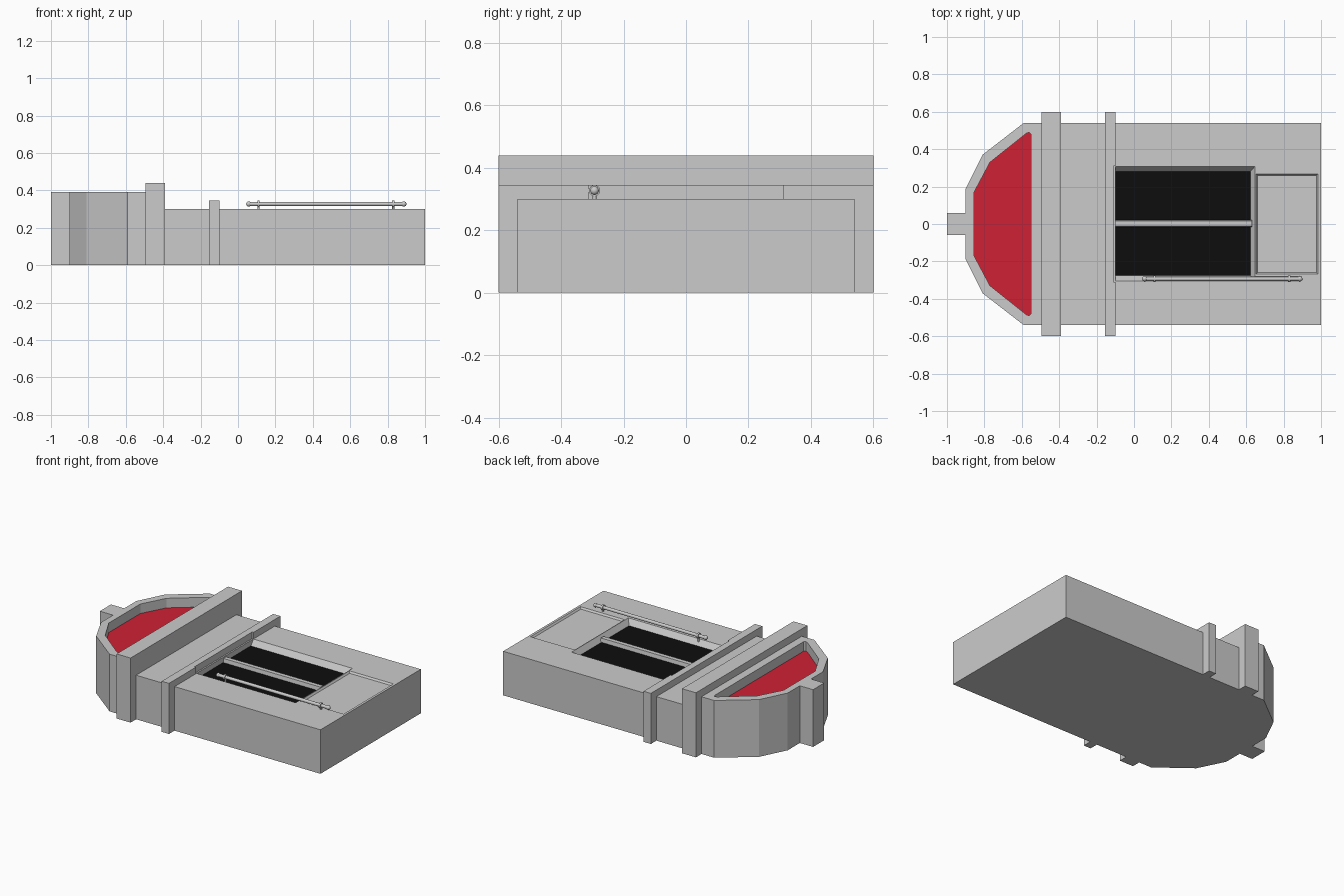
import bpy, bmesh, math
from mathutils import Matrix

if "Cube" in bpy.data.objects:
    bpy.data.objects.remove(bpy.data.objects["Cube"])


def material(name, rgb):
    m = bpy.data.materials.new(name)
    m.diffuse_color = (*rgb, 1)
    m.use_nodes = True
    m.node_tree.nodes["Principled BSDF"].inputs["Base Color"].default_value = m.diffuse_color
    return m


RED = material("red_panel", (0.62, 0.015, 0.035))
BLACK = material("black_panel", (0.004, 0.004, 0.004))


def finish(name, bm, mat=None):
    bmesh.ops.recalc_face_normals(bm, faces=bm.faces)
    me = bpy.data.meshes.new(name)
    bm.to_mesh(me)
    bm.free()
    ob = bpy.data.objects.new(name, me)
    bpy.context.collection.objects.link(ob)
    if mat:
        me.materials.append(mat)
    return ob


def loft(name, low, high, z0, z1, mat=None):
    """Closed solid between two matching outlines."""
    bm = bmesh.new()
    a = [bm.verts.new((x, y, z0)) for x, y in low]
    b = [bm.verts.new((x, y, z1)) for x, y in high]
    bm.faces.new(a[::-1])
    bm.faces.new(b)
    n = len(a)
    for i in range(n):
        j = (i + 1) % n
        bm.faces.new((a[i], a[j], b[j], b[i]))
    return finish(name, bm, mat)


def rect(x0, x1, y0, y1):
    return [(x0, y0), (x1, y0), (x1, y1), (x0, y1)]


def box(name, x0, x1, y0, y1, z0, z1, mat=None):
    r = rect(x0, x1, y0, y1)
    return loft(name, r, r, z0, z1, mat)


def mirrored(half):
    """Complete an outline given its +y half."""
    return half + [(x, -y) for x, y in reversed(half)]


def cut(ob, cutter):
    cutter.hide_render = True
    mod = ob.modifiers.new("pocket", 'BOOLEAN')
    mod.operation = 'DIFFERENCE'
    mod.solver = 'EXACT'
    mod.object = cutter
    bpy.context.view_layer.objects.active = ob
    bpy.ops.object.modifier_apply(modifier=mod.name)
    bpy.data.objects.remove(cutter)


# nose shell with faceted outline and recessed red panel
outline = mirrored([(-0.49, 0.54), (-0.59, 0.54), (-0.81, 0.37), (-0.9, 0.19),
                    (-0.9, 0.06), (-1.0, 0.06)])
inner = mirrored([(-0.55, 0.48), (-0.56, 0.49), (-0.575, 0.485), (-0.77, 0.33), (-0.855, 0.17)])
nose = loft("nose_shell", outline, outline, 0, 0.39)
cut(nose, loft("nose_cutter", inner, inner, 0.32, 0.5))
loft("nose_red_panel", inner, inner, 0.31, 0.325, RED)

# main body with sloped window pocket and shallow rear plate recess
body = box("main_body", -0.49, 1.0, -0.54, 0.54, 0, 0.30)
cut(body, loft("window_cutter", rect(-0.10, 0.622, -0.275, 0.28),
               rect(-0.10, 0.648, -0.305, 0.31), 0.26, 0.302))
cut(body, loft("plate_cutter", rect(0.66, 0.975, -0.26, 0.26),
               rect(0.65, 0.985, -0.27, 0.27), 0.288, 0.302))

# dark windows and the bar between them
for side, y0, y1 in (("back", 0.02, 0.28), ("front", -0.275, -0.015)):
    box("window_" + side, -0.10, 0.622, y0, y1, 0.255, 0.264, BLACK)
loft("window_divider", rect(-0.11, 0.63, -0.018, 0.023),
     rect(-0.11, 0.63, -0.012, 0.017), 0.255, 0.29)

# raised bands around the body
box("large_band", -0.495, -0.39, -0.6, 0.6, 0, 0.44)
for side, s in (("front", -1), ("back", 1)):
    box("small_band_" + side, -0.155, -0.10, *sorted((s * 0.31, s * 0.6)), 0, 0.345)
box("small_band_middle", -0.155, -0.11, -0.31, 0.31, 0.2, 0.345)


# handrail: rod with collars, rounded ends and two posts
def rod(bm, r, length, mat):
    bmesh.ops.create_cone(bm, cap_ends=True, segments=14, radius1=r, radius2=r,
                          depth=length, matrix=mat)


RY, RZ = -0.293, 0.327
bm = bmesh.new()
along_x = Matrix.Rotation(math.pi / 2, 4, 'Y')
rod(bm, 0.011, 0.83, Matrix.Translation((0.472, RY, RZ)) @ along_x)
for x in (0.057, 0.887):
    bmesh.ops.create_uvsphere(bm, u_segments=14, v_segments=8, radius=0.014,
                              matrix=Matrix.Translation((x, RY, RZ)))
for x in (0.11, 0.83):
    rod(bm, 0.018, 0.012, Matrix.Translation((x, RY, RZ)) @ along_x)
    rod(bm, 0.006, 0.04, Matrix.Translation((x, RY, RZ - 0.02)))
rail = finish("handrail", bm)

bpy.ops.object.select_all(action='DESELECT')
rail.select_set(True)
bpy.context.view_layer.objects.active = rail
bpy.ops.object.shade_smooth_by_angle(angle=math.radians(40))
